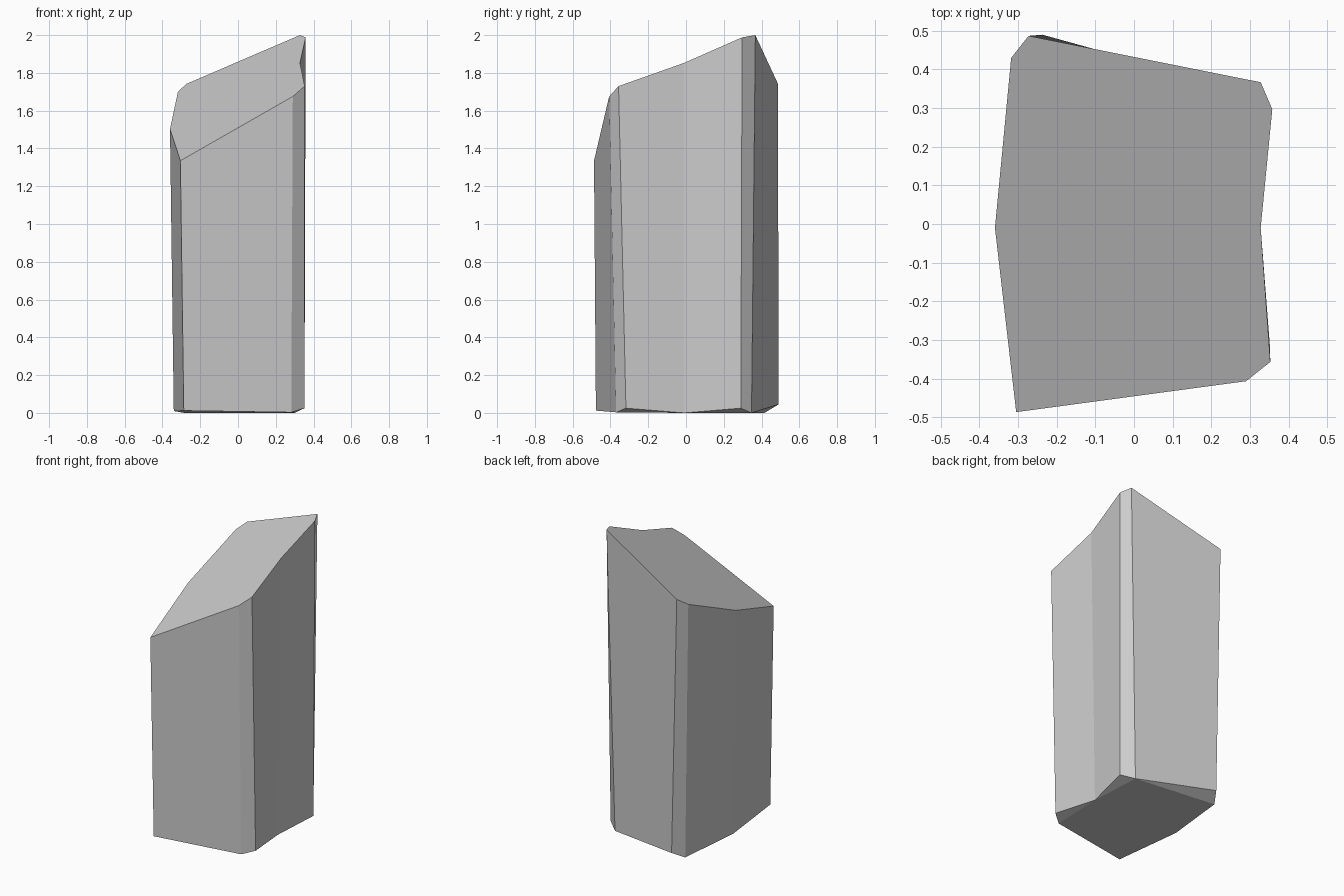
import bpy, bmesh

if "Cube" in bpy.data.objects:
    bpy.data.objects.remove(bpy.data.objects["Cube"])

# Matching outlines of the slanted top and the chipped base, counter-clockwise
top = [(-.305, -.487, 1.335), (.29, -.407, 1.675), (.353, -.357, 1.73),
       (.328, -.01, 1.853), (.358, .297, 1.988), (.328, .367, 2.0),
       (-.273, .487, 1.742), (-.318, .43, 1.70), (-.36, -.01, 1.503)]
base = [(-.287, -.477, .012), (.282, -.37, .003), (.352, -.318, .025),
        (.30, -.01, 0), (.352, .29, .025), (.28, .347, 0),
        (-.237, .49, .045), (-.285, .415, 0), (-.34, -.012, .01)]

bm = bmesh.new()
t = [bm.verts.new(p) for p in top]
b = [bm.verts.new(p) for p in base]

# Side walls
n = len(t)
for i in range(n):
    j = (i + 1) % n
    bm.faces.new((b[i], b[j], t[j], t[i]))

# Top face, base face and the three raised base corners
bm.faces.new(t)
bm.faces.new([b[i] for i in (8, 7, 5, 3, 1, 0)])
for i in (1, 3, 5):
    bm.faces.new((b[i + 2], b[i + 1], b[i]))

bmesh.ops.recalc_face_normals(bm, faces=bm.faces)
mesh = bpy.data.meshes.new("stone_pillar")
bm.to_mesh(mesh)
bm.free()
bpy.context.collection.objects.link(bpy.data.objects.new("stone_pillar", mesh))
